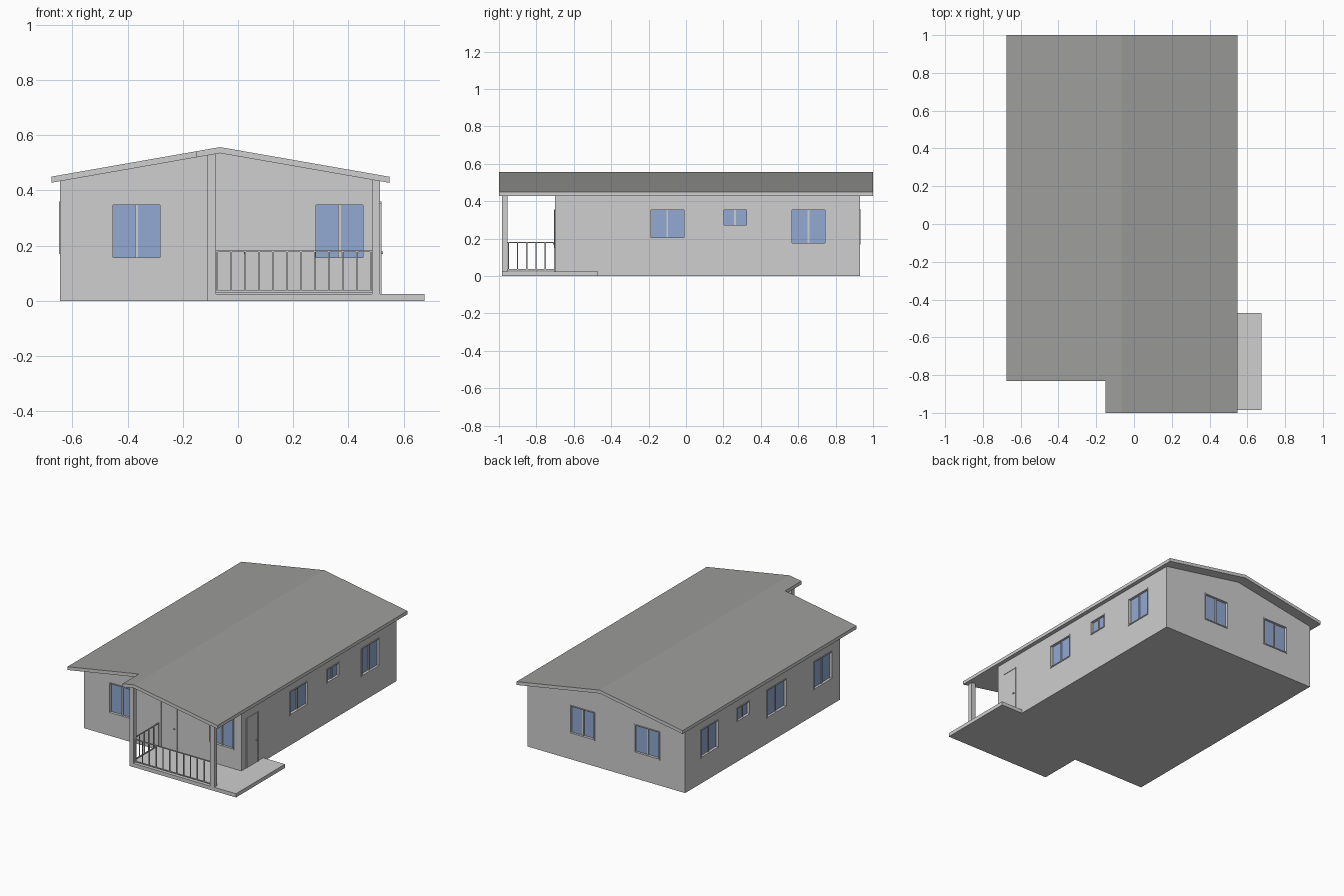
import bpy, bmesh

if "Cube" in bpy.data.objects:
    bpy.data.objects.remove(bpy.data.objects["Cube"])


def mat(name, rgb):
    m = bpy.data.materials.new(name)
    m.diffuse_color = (*rgb, 1)
    m.use_nodes = True
    m.node_tree.nodes["Principled BSDF"].inputs["Base Color"].default_value = m.diffuse_color
    return m


LIGHT = mat("light grey", (0.62, 0.62, 0.62))
ROOF = mat("roof grey", (0.335, 0.335, 0.325))
GLASS = mat("blue glass", (0.29, 0.40, 0.65))

# main dimensions
XL, XR, YF, YB = -0.645, 0.515, -0.70, 0.93
RIDGE, SLOPE, THICK = -0.065, 0.175, 0.022


def roof_z(x):
    return 0.557 - SLOPE * abs(x - RIDGE)


def finish(name, bm, *mats):
    bmesh.ops.recalc_face_normals(bm, faces=bm.faces)
    me = bpy.data.meshes.new(name)
    bm.to_mesh(me)
    bm.free()
    for m in mats:
        me.materials.append(m)
    ob = bpy.data.objects.new(name, me)
    bpy.context.collection.objects.link(ob)
    return ob


def add_box(bm, lo, hi):
    r = bmesh.ops.create_cube(bm, size=1)
    for v in r["verts"]:
        for i in range(3):
            v.co[i] = (lo[i] + hi[i]) / 2 + v.co[i] * abs(hi[i] - lo[i])


def boxes(name, m, items):
    bm = bmesh.new()
    for lo, hi in items:
        add_box(bm, lo, hi)
    return finish(name, bm, m)


def add_prism(bm, profile, y0, y1):
    """Extrude an xz profile along y."""
    f = bm.faces.new([bm.verts.new((x, y0, z)) for x, z in profile])
    r = bmesh.ops.extrude_face_region(bm, geom=[f])
    for v in r["geom"]:
        if isinstance(v, bmesh.types.BMVert):
            v.co.y = y1


def on_wall(side, u0, u1, d0, d1, z0, z1):
    """Box on a wall: u runs along the wall, d points outward."""
    if side in ("front", "back"):
        s, w = (-1, YF) if side == "front" else (1, YB)
        return (u0, w + s * d0, z0), (u1, w + s * d1, z1)
    s, w = (-1, XL) if side == "left" else (1, XR)
    return (w + s * d0, u0, z0), (w + s * d1, u1, z1)


windows = [
    ("front", -0.46, -0.275, 0.15, 0.355), ("front", 0.275, 0.46, 0.15, 0.355),
    ("back", 0.02, 0.205, 0.17, 0.36), ("back", -0.46, -0.27, 0.17, 0.36),
    ("right", -0.195, -0.005, 0.20, 0.36), ("right", 0.195, 0.33, 0.265, 0.36),
    ("right", 0.56, 0.75, 0.17, 0.36),
    ("left", 0.58, 0.77, 0.17, 0.36), ("left", 0.25, 0.385, 0.265, 0.36),
    ("left", -0.135, 0.075, 0.17, 0.36), ("left", -0.615, -0.42, 0.17, 0.36),
]
doors = [("front", -0.08, 0.045, 0.025, 0.355), ("right", -0.65, -0.525, 0.025, 0.355)]

# walls: gabled block with window recesses
bm = bmesh.new()
wall_top = lambda x: roof_z(x) - THICK + 0.004
add_prism(bm, [(XL, 0), (XR, 0), (XR, wall_top(XR)), (RIDGE, wall_top(RIDGE)),
               (XL, wall_top(XL))], YF, YB)
walls = finish("walls", bm, LIGHT)
cutter = boxes("window_cutter", LIGHT,
               [on_wall(s, a, b, -0.02, 0.05, c, d) for s, a, b, c, d in windows])
cutter.hide_render = True
mod = walls.modifiers.new("recesses", "BOOLEAN")
mod.operation = "DIFFERENCE"
mod.solver = "EXACT"
mod.object = cutter
bpy.context.view_layer.objects.active = walls
bpy.ops.object.modifier_apply(modifier=mod.name)
bpy.data.objects.remove(cutter)

# windows: outer frame, sliding sash divider, two panes
frames, panes = [], []
T = 0.007
for s, a, b, c, d in windows:
    m = (a + b) / 2
    frames += [on_wall(s, a, a + T, -0.02, 0.004, c, d),
               on_wall(s, b - T, b, -0.02, 0.004, c, d),
               on_wall(s, a + T, b - T, -0.02, 0.004, c, c + T),
               on_wall(s, a + T, b - T, -0.02, 0.004, d - T, d),
               on_wall(s, m - 0.005, m + 0.005, -0.02, -0.006, c + T, d - T)]
    panes += [on_wall(s, a + T, m, -0.019, -0.014, c + T, d - T),
              on_wall(s, m, b - T, -0.019, -0.011, c + T, d - T)]
boxes("window_frames", LIGHT, frames)
boxes("window_panes", GLASS, panes)

# doors: frame, leaf and handle
parts = []
for s, a, b, c, d in doors:
    parts += [on_wall(s, a, a + T, 0, 0.005, c, d),
              on_wall(s, b - T, b, 0, 0.005, c, d),
              on_wall(s, a + T, b - T, 0, 0.005, d - T, d),
              on_wall(s, a + T, b - T, 0, 0.002, c, d - T),
              on_wall(s, b - 0.024, b - 0.016, 0, 0.01, 0.17, 0.178)]
boxes("doors", LIGHT, parts)

# roof: two slabs, the right one reaching out over the porch
bm = bmesh.new()
for xs, y0 in (((-0.675, -0.15), -0.83), ((-0.15, RIDGE, 0.548), -1.0)):
    top = [(x, roof_z(x)) for x in xs]
    add_prism(bm, top + [(x, z - THICK) for x, z in reversed(top)], y0, 1.0)
roof = finish("roof", bm, LIGHT, ROOF)
for p in roof.data.polygons:
    p.material_index = int(p.normal.z > 0.5)

# porch slab wrapping the front right corner
boxes("porch_slab", LIGHT, [((-0.11, -0.985, 0), (0.675, YF, 0.025)),
                            ((XR, YF, 0), (0.675, -0.47, 0.025))])

# porch posts
bm = bmesh.new()
for x0, x1 in ((-0.11, -0.08), (0.485, 0.515)):
    add_prism(bm, [(x0, 0.025), (x1, 0.025), (x1, wall_top(x1)), (x0, wall_top(x0))],
              -0.985, -0.955)
finish("porch_posts", bm, LIGHT)

# railing on the front and left side of the porch
R = 0.003
rails = []
for z in (0.034, 0.180):
    rails += [((-0.08, -0.97 - R, z - R), (0.485, -0.97 + R, z + R)),
              ((-0.095 - R, -0.955, z - R), (-0.095 + R, YF, z + R))]
for i in range(12):
    x = -0.075 + i * 0.0505
    rails.append(((x - R, -0.97 - R, 0.034), (x + R, -0.97 + R, 0.18)))
for i in range(6):
    y = -0.95 + i * 0.0494
    rails.append(((-0.095 - R, y - R, 0.034), (-0.095 + R, y + R, 0.18)))
boxes("porch_railing", LIGHT, rails)
